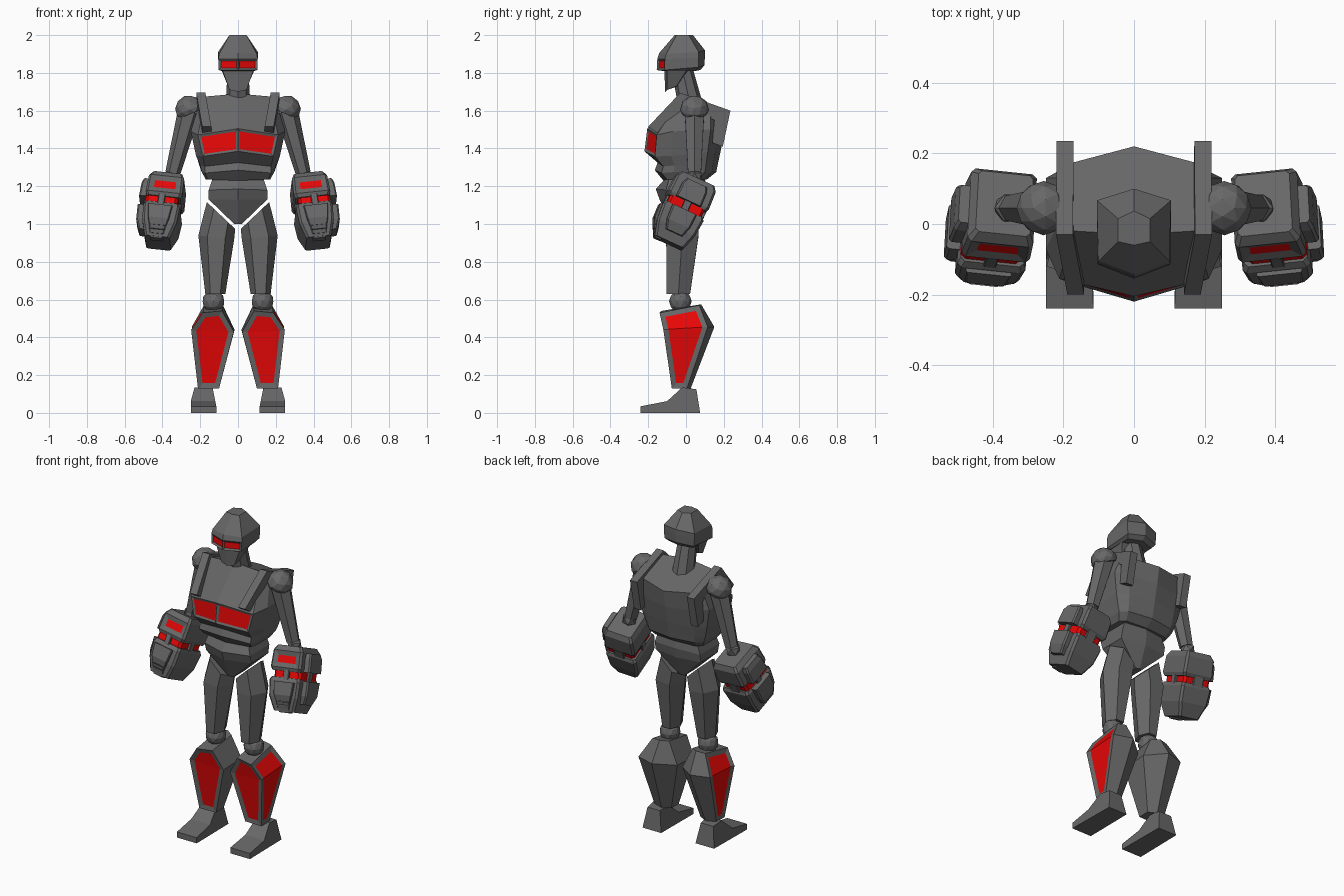
import bpy, bmesh, math
from mathutils import Matrix, Vector


def material(name, color):
    m = bpy.data.materials.new(name)
    m.diffuse_color = (*color, 1)
    return m


GREY = material("dark grey", (0.137, 0.137, 0.137))
RED = material("bright red", (0.8, 0.002, 0.002))


def finish(bm, name, mirror=False, mats=(GREY, RED), matrix=None):
    """Turn a bmesh into an object, mirrored over x if wanted."""
    if matrix:
        bmesh.ops.transform(bm, matrix=matrix, verts=bm.verts)
    me = bpy.data.meshes.new(name)
    bm.to_mesh(me)
    bm.free()
    for m in mats:
        me.materials.append(m)
    ob = bpy.data.objects.new(name, me)
    bpy.context.collection.objects.link(ob)
    if mirror:
        ob.modifiers.new("Mirror", 'MIRROR')
    return ob


def loft(rings):
    """Skin a stack of closed rings; returns bmesh and faces[layer][side]."""
    bm = bmesh.new()
    vs = [[bm.verts.new(p) for p in r] for r in rings]
    n = len(vs[0])
    faces = [[bm.faces.new((a[j], a[(j + 1) % n], b[(j + 1) % n], b[j]))
              for j in range(n)] for a, b in zip(vs, vs[1:])]
    bm.faces.new(vs[0])
    bm.faces.new(vs[-1])
    bmesh.ops.recalc_face_normals(bm, faces=bm.faces)
    return bm, faces


def sym(half):
    """Complete a half ring running from front centre to back centre."""
    return half + [(-x, y, z) for x, y, z in reversed(half[1:-1])]


def red_inset(bm, faces, width, depth=-0.006):
    bmesh.ops.inset_region(bm, faces=faces, thickness=width, depth=depth,
                           use_even_offset=True, use_boundary=True)
    for f in faces:
        f.material_index = 1


def octagon(hx, hy, z, c=0.014, cx=0, cy=0):
    a, b = hx - c, hy - c
    pts = [(-a, -hy), (a, -hy), (hx, -b), (hx, b),
           (a, hy), (-a, hy), (-hx, b), (-hx, -b)]
    return [(cx + x, cy + y, z) for x, y in pts]


def tube(name, p0, p1, r0, r1, sides, mirror=False):
    p0, p1 = Vector(p0), Vector(p1)
    d = p1 - p0
    bm = bmesh.new()
    mat = Matrix.Translation((p0 + p1) / 2) @ d.to_track_quat('Z', 'Y').to_matrix().to_4x4()
    bmesh.ops.create_cone(bm, cap_ends=True, segments=sides, radius1=r0,
                          radius2=r1, depth=d.length, matrix=mat)
    finish(bm, name, mirror)


def ball(name, p, r, flat=1.0, sub=2, tilt=0):
    """Faceted ball, flattened below flat * r and tilted outwards."""
    bm = bmesh.new()
    bmesh.ops.create_icosphere(bm, subdivisions=sub, radius=r)
    for v in bm.verts:
        v.co.z = max(v.co.z, -r * flat)
    finish(bm, name, True, matrix=Matrix.Translation(p) @ Matrix.Rotation(math.radians(tilt), 4, 'Y'))


# Helmet with two visor panels
bm, f = loft([sym(r) for r in (
    [(0, -.06, 2.0), (.045, -.05, 2.0), (.045, .015, 2.0), (0, .037, 2.0)],
    [(0, -.142, 1.905), (.1, -.105, 1.9), (.105, .067, 1.91), (0, .1, 1.92)],
    [(0, -.152, 1.873), (.104, -.112, 1.873), (.105, .067, 1.88), (0, .1, 1.89)],
    [(0, -.155, 1.815), (.102, -.115, 1.815), (.1, .067, 1.83), (0, .098, 1.84)],
    [(0, -.12, 1.81), (.085, -.1, 1.81), (.085, .05, 1.81), (0, .075, 1.815)])])
for j in (0, -1):
    red_inset(bm, [f[2][j]], 0.011, -.008)
finish(bm, "helmet")

# Jaw and neck
bm, f = loft([sym(r) for r in (
    [(0, -.115, 1.82), (.085, -.1, 1.82), (.085, .0, 1.81), (0, .02, 1.81)],
    [(0, -.11, 1.70), (.045, -.1, 1.71), (.05, -.05, 1.73), (0, -.04, 1.73)])])
finish(bm, "jaw")
tube("neck", (0, .03, 1.6), (0, -.02, 1.82), .067, .055, 8)

# Chest with two windows
bm, f = loft([sym(r) for r in (
    [(0, -.03, 1.69), (.17, -.02, 1.675), (.2, .03, 1.655),
     (.2, .13, 1.62), (.17, .175, 1.6), (0, .22, 1.585)],
    [(0, -.205, 1.505), (.212, -.155, 1.472), (.25, -.07, 1.49),
     (.25, .13, 1.5), (.17, .17, 1.49), (0, .203, 1.48)],
    [(0, -.22, 1.385), (.187, -.165, 1.358), (.222, -.08, 1.36),
     (.225, .115, 1.38), (.163, .155, 1.38), (0, .182, 1.38)],
    [(0, -.15, 1.325), (.175, -.12, 1.305), (.2, -.06, 1.31),
     (.205, .105, 1.31), (.158, .143, 1.31), (0, .167, 1.31)],
    [(0, -.165, 1.285), (.175, -.13, 1.27), (.192, -.06, 1.275),
     (.192, .1, 1.275), (.156, .137, 1.275), (0, .16, 1.275)],
    [(0, -.12, 1.23), (.16, -.1, 1.235), (.17, -.05, 1.235),
     (.17, .07, 1.235), (.14, .1, 1.235), (0, .11, 1.235)])])
for j in (0, -1):
    red_inset(bm, [f[1][j]], 0.013)
finish(bm, "chest")

# Shoulder straps
strap = [(.165, -.2, 1.515), (.197, -.03, 1.695), (.195, .235, 1.6), (.195, .195, 1.41),
         (.195, .14, 1.43), (.195, .15, 1.55), (.19, -.01, 1.62), (.165, -.15, 1.48)]
bm, f = loft([[(x + s, y, z) for x, y, z in strap] for s in (-.024, .024)])
finish(bm, "shoulder_strap", True)

# Arms
ball("shoulder", (.256, .045, 1.605), .077, .3, tilt=22)
tube("upper_arm", (.258, .045, 1.6), (.345, .045, 1.27), .06, .04, 6, True)
ball("elbow", (.355, .045, 1.25), .045, sub=1)

# Gauntlets, modelled upright and then tilted into place
POSE = (Matrix.Translation((.402, -.015, 1.072)) @ Matrix.Rotation(math.radians(6), 4, 'Z')
        @ Matrix.Rotation(math.radians(-6), 4, 'Y') @ Matrix.Rotation(math.radians(-25), 4, 'X'))


def gauntlet(name, rings, mats=(GREY, RED), inset=None):
    bm, f = loft([octagon(*r) for r in rings])
    if inset:
        red_inset(bm, [f[inset][0]], 0.027, -.009)
    finish(bm, name, True, mats, POSE)


gauntlet("cuff", [(.078, .095, .18, .01, -.01), (.094, .114, .15, .012, -.008),
                  (.098, .118, .055, .012, -.008), (.09, .108, .035, .012, -.008)], inset=1)
gauntlet("cuff_side_block", [(.03, .058, .15, .008, .085), (.036, .07, .12, .008, .087),
                             (.036, .072, .042, .008, .09)])
gauntlet("red_band", [(.086, .1, .04), (.086, .1, -.01)], mats=(RED,))
for k, (hx, hy, cx, cy) in enumerate(((.018, .014, 0, -.1), (.014, .02, .086, 0),
                                      (.014, .02, -.086, 0), (.032, .014, 0, .1))):
    gauntlet(f"band_tie_{k + 1}", [(hx, hy, .045, .003, cx, cy), (hx, hy, -.015, .003, cx, cy)])
gauntlet("hand", [(.09, .108, 0, .012, -.006), (.098, .118, -.02, .012, -.006),
                  (.092, .11, -.11, .012, -.006), (.066, .085, -.19, .012, -.004)])
gauntlet("hand_side_block", [(.036, .07, -.008, .008, .09), (.035, .066, -.09, .008, .088),
                             (.024, .048, -.14, .008, .08)])
gauntlet("hand_plate", [(.065, .012, -.025, .004, 0, -.118), (.056, .014, -.1, .004, 0, -.114),
                        (.046, .012, -.135, .004, 0, -.1)])
for k in range(3):  # stacked finger segments below the plate
    z = -.137 - .021 * k
    gauntlet(f"finger_row_{k + 1}", [(.044 - .004 * k, .02, z, .004, 0, -.094 + .012 * k),
                                     (.042 - .004 * k, .02, z - .018, .004, 0, -.084 + .012 * k)])

# Pelvis
bm, f = loft([sym(r) for r in (
    [(0, -.11, 1.24), (.135, -.09, 1.24), (.135, .08, 1.24), (0, .1, 1.24)],
    [(0, -.16, 1.185), (.155, -.105, 1.18), (.155, .085, 1.18), (0, .11, 1.19)],
    [(0, -.14, 1.13), (.155, -.09, 1.13), (.155, .075, 1.13), (0, .1, 1.13)],
    [(0, -.075, 1.0), (.02, -.07, 1.0), (.02, .04, 1.0), (0, .05, 1.0)])])
finish(bm, "pelvis")


# Thighs, six sided, with a slanted top
def hexagon(cx, cy, z, hx, hy, slope=0):
    pts = [(-.5, -1), (.5, -1), (1, 0), (.5, 1), (-.5, 1), (-1, 0)]
    return [(cx + hx * x, cy + hy * y, z + slope * hx * x) for x, y in pts]


bm, f = loft([hexagon(.09, -.015, 1.045, .075, .08, .95), hexagon(.115, -.02, .93, .095, .085, .1),
              hexagon(.12, -.04, .63, .053, .062)])
finish(bm, "thigh", True)
ball("knee", (.13, -.03, .59), .06)

# Shins with red front and outer panels
bm, f = loft([
    [(.085, -.13, .54), (.187, -.14, .53), (.18, .07, .57), (.125, .08, .575), (.08, .05, .57)],
    [(.022, -.11, .43), (.248, -.12, .44), (.245, .115, .455), (.13, .15, .455), (.018, .06, .44)],
    [(.1, -.072, .13), (.212, -.075, .13), (.212, .005, .13), (.15, .025, .13), (.1, 0, .13)]])
for j in (0, 1):
    red_inset(bm, [f[0][j], f[1][j]], 0.027)
finish(bm, "shin", True)

# Feet: side profile with inner and outer x
foot = [(.115, .25, -.24, 0), (.115, .25, -.24, .035), (.12, .25, -.1, .062),
        (.135, .23, -.02, .135), (.14, .225, .055, .125), (.118, .245, .075, 0)]
bm, f = loft([[(xi, y, z) for xi, xo, y, z in foot], [(xo, y, z) for xi, xo, y, z in foot]])
finish(bm, "foot", True)
